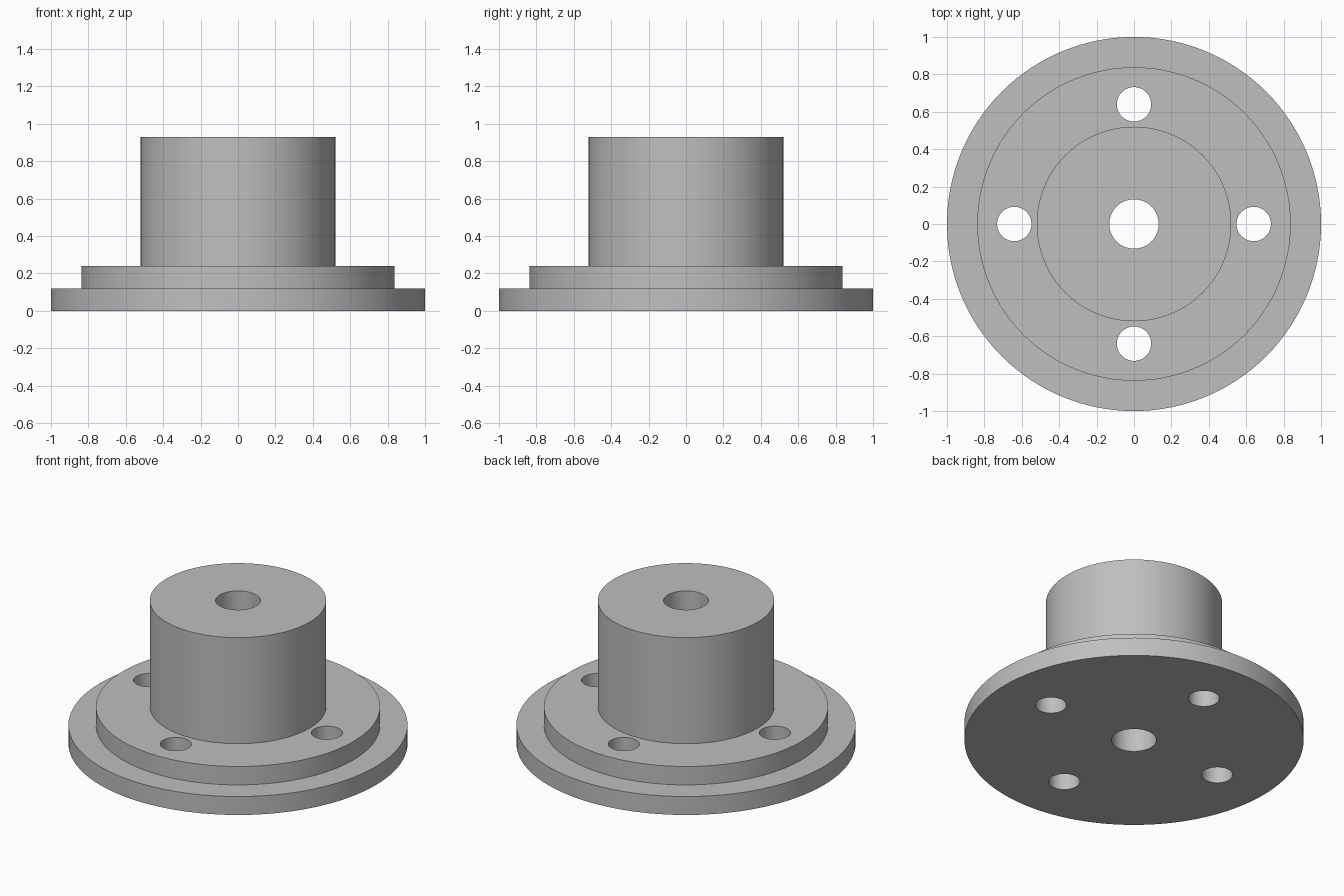
import bpy
import bmesh
import math

cube = bpy.data.objects.get("Cube")
if cube:
    bpy.data.objects.remove(cube, do_unlink=True)

SEGMENTS = 128
BOLT_COUNT = 4
BOLT_CIRCLE = 0.64
BOLT_RADIUS = 0.092

# Single plain metal colour
metal = bpy.data.materials.new("grey_metal")
metal.use_nodes = True
grey = (0.52, 0.52, 0.52, 1)
metal.diffuse_color = grey
metal.node_tree.nodes["Principled BSDF"].inputs["Base Color"].default_value = grey


def mesh_object(name, bm):
    mesh = bpy.data.meshes.new(name)
    bmesh.ops.recalc_face_normals(bm, faces=bm.faces)
    bm.to_mesh(mesh)
    bm.free()
    mesh.materials.append(metal)
    obj = bpy.data.objects.new(name, mesh)
    bpy.context.collection.objects.link(obj)
    return obj


def lathe(name, profile):
    """Revolve a closed (radius, height) profile around z."""
    bm = bmesh.new()
    verts = [bm.verts.new((r, 0, z)) for r, z in profile]
    edges = [bm.edges.new((a, b)) for a, b in zip(verts, verts[1:] + verts[:1])]
    bmesh.ops.spin(bm, geom=verts + edges, cent=(0, 0, 0), axis=(0, 0, 1),
                   angle=math.tau, steps=SEGMENTS, use_merge=True)
    bmesh.ops.remove_doubles(bm, verts=bm.verts, dist=1e-5)
    return mesh_object(name, bm)


# Stepped flange, hub and central bore as one turned body
flange = lathe("flanged_hub", [
    (0.132, 0), (1, 0), (1, 0.12), (0.838, 0.12),
    (0.838, 0.24), (0.52, 0.24), (0.52, 0.93), (0.132, 0.93)])

# Ring of bolt hole cutters
bm = bmesh.new()
for i in range(BOLT_COUNT):
    ring = bmesh.ops.create_cone(bm, cap_ends=True, segments=64, depth=1,
                                 radius1=BOLT_RADIUS, radius2=BOLT_RADIUS)
    angle = math.tau * i / BOLT_COUNT
    bmesh.ops.translate(bm, verts=ring["verts"], vec=(
        BOLT_CIRCLE * math.cos(angle), BOLT_CIRCLE * math.sin(angle), 0))
cutter = mesh_object("bolt_hole_cutter", bm)
cutter.hide_render = True

# Drill the bolt holes, then bake the cut and discard the cutter
drill = flange.modifiers.new("bolt_holes", "BOOLEAN")
drill.operation = "DIFFERENCE"
drill.solver = "EXACT"
drill.object = cutter
bpy.ops.object.select_all(action="DESELECT")
bpy.context.view_layer.objects.active = flange
flange.select_set(True)
bpy.ops.object.modifier_apply(modifier=drill.name)
bpy.data.objects.remove(cutter, do_unlink=True)

# Smooth round walls with crisp rims
bpy.ops.object.shade_smooth_by_angle(angle=math.radians(30))
